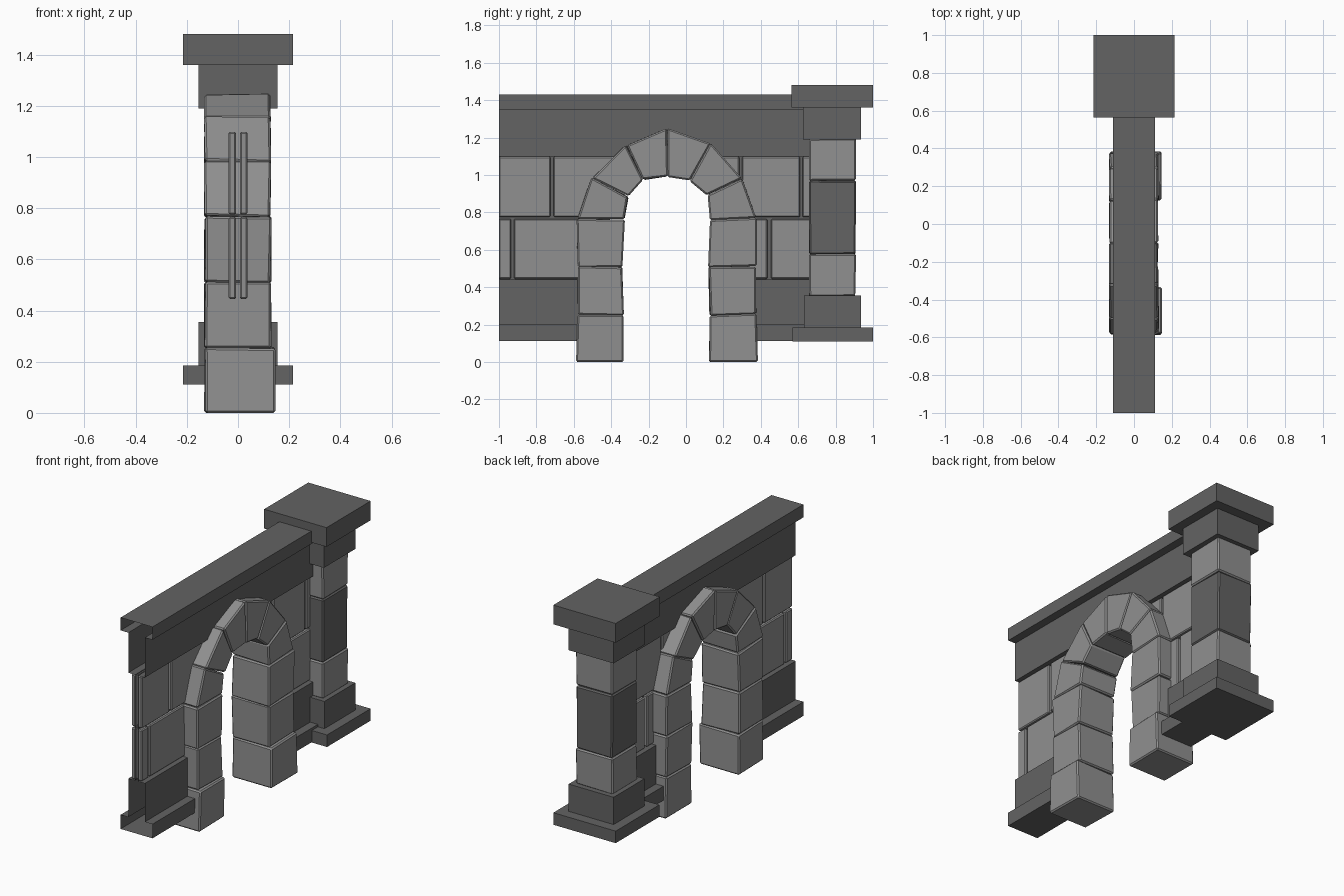
import bpy, bmesh, random
from mathutils import Vector

if "Cube" in bpy.data.objects:
    bpy.data.objects.remove(bpy.data.objects["Cube"])

random.seed(4)


def material(name, v):
    m = bpy.data.materials.new(name)
    m.diffuse_color = (v, v, v, 1)
    m.use_nodes = True
    m.node_tree.nodes["Principled BSDF"].inputs["Base Color"].default_value = m.diffuse_color
    return m


TRIM = material("dark_stone", 0.125)
STONE = material("light_stone", 0.28)


def finish(bm, name, mat):
    me = bpy.data.meshes.new(name)
    bm.to_mesh(me)
    bm.free()
    me.materials.append(mat)
    ob = bpy.data.objects.new(name, me)
    bpy.context.collection.objects.link(ob)
    return ob


def prism(name, quad, x0, x1, mat, bevel=0.0, jitter=0.0):
    """Block from a y-z outline extruded along x, slightly worn if asked."""
    bm = bmesh.new()
    a = [bm.verts.new((x0, y, z)) for y, z in quad]
    b = [bm.verts.new((x1, y, z)) for y, z in quad]
    n = len(quad)
    bm.faces.new(a)
    bm.faces.new(b[::-1])
    for i in range(n):
        j = (i + 1) % n
        bm.faces.new((a[i], b[i], b[j], a[j]))
    for v in bm.verts:
        d = Vector([random.uniform(-jitter, jitter) for _ in range(3)])
        if v.co.z < 0.01:
            d.z = 0
        v.co += d
    bmesh.ops.recalc_face_normals(bm, faces=bm.faces)
    if bevel:
        bmesh.ops.bevel(bm, geom=bm.edges[:], offset=bevel, segments=1,
                        affect='EDGES', clamp_overlap=True)
    return finish(bm, name, mat)


def box(name, x, y, z, mat, bevel=0.0, jitter=0.0):
    quad = [(y[0], z[0]), (y[1], z[0]), (y[1], z[1]), (y[0], z[1])]
    return prism(name, quad, x[0], x[1], mat, bevel, jitter)


def shell(name, profile, y0, y1, mat):
    """Open-ended x-z profile swept along y."""
    bm = bmesh.new()
    a = [bm.verts.new((x, y0, z)) for x, z in profile]
    b = [bm.verts.new((x, y1, z)) for x, z in profile]
    for i in range(len(profile) - 1):
        bm.faces.new((a[i], b[i], b[i + 1], a[i + 1]))
    return finish(bm, name, mat)


# Wall trim: coping with upper band, and footing with lower band (hollow ends)
half = [(.01, 1.1), (.057, 1.1), (.057, 1.35), (.11, 1.35), (.11, 1.43)]
shell("coping", half + [(-x, z) for x, z in half[::-1]], -1, .67, TRIM)
half = [(.01, .44), (.057, .44), (.057, .2), (.11, .2), (.11, .112)]
low = [(-x, z) for x, z in half] + half[::-1]
shell("footing_front", low, -1, -.46, TRIM)
shell("footing_back", low, .25, .67, TRIM)

# Wall courses on both faces, with a recessed joint surface behind them
courses = [
    (.445, .765, [(-1, -.935), (-.92, -.46), (.25, .435), (.455, .67)]),
    (.775, 1.098, [(-1, -.725), (-.708, -.37), (.16, .285), (.30, .61), (.622, .67)]),
]
for side, tag in ((1, "right"), (-1, "left")):
    for z0, z1, spans in courses:
        for y0, y1 in spans:
            x = (.007, .037) if side > 0 else (-.037, -.007)
            box("wall_stone_" + tag, x, (y0, y1), (z0, z1), STONE, .006)
    for z0, z1, ya, yb in ((.44, .77, -.46, .25), (.77, 1.1, -.37, .16)):
        for y0, y1 in ((-1, ya), (yb, .67)):
            p = [(side * .01, z0), (side * .01, z1)]
            shell("joint_" + tag, p if side > 0 else p[::-1], y0, y1, TRIM)

# Arch: matching outer and inner joint points, one stone between each pair
outer = [(-.585, 0), (-.58, .255), (-.58, .51), (-.582, .768), (-.502, .985), (-.32, 1.16),
         (-.10, 1.247), (.128, 1.168), (.30, .982), (.375, .768), (.375, .51), (.378, .255), (.383, 0)]
inner = [(-.335, 0), (-.335, .25), (-.34, .51), (-.33, .76), (-.31, .885), (-.23, .975),
         (-.10, .993), (.02, .97), (.112, .89), (.128, .76), (.122, .51), (.128, .25), (.125, 0)]
for i in range(len(outer) - 1):
    quad = [outer[i], outer[i + 1], inner[i + 1], inner[i]]
    foot = i in (0, len(outer) - 2)
    prism("arch_stone", quad, -.13, .145 if foot else .128, STONE, .008, .004)

# Corner pillar: footing, base, three shaft stones, capital, cap
box("pillar_footing", (-.215, .215), (.57, 1), (.11, .185), TRIM)
box("pillar_base", (-.155, .155), (.63, .935), (.185, .355), TRIM)
for z0, z1, mat in ((.35, .575, STONE), (.575, .97, TRIM), (.97, 1.195, STONE)):
    box("pillar_shaft", (-.125, .125), (.657, .907), (z0, z1), mat, .008, .003)
box("pillar_capital", (-.155, .155), (.625, .935), (1.19, 1.36), TRIM)
box("pillar_cap", (-.215, .215), (.565, 1), (1.36, 1.48), TRIM)
